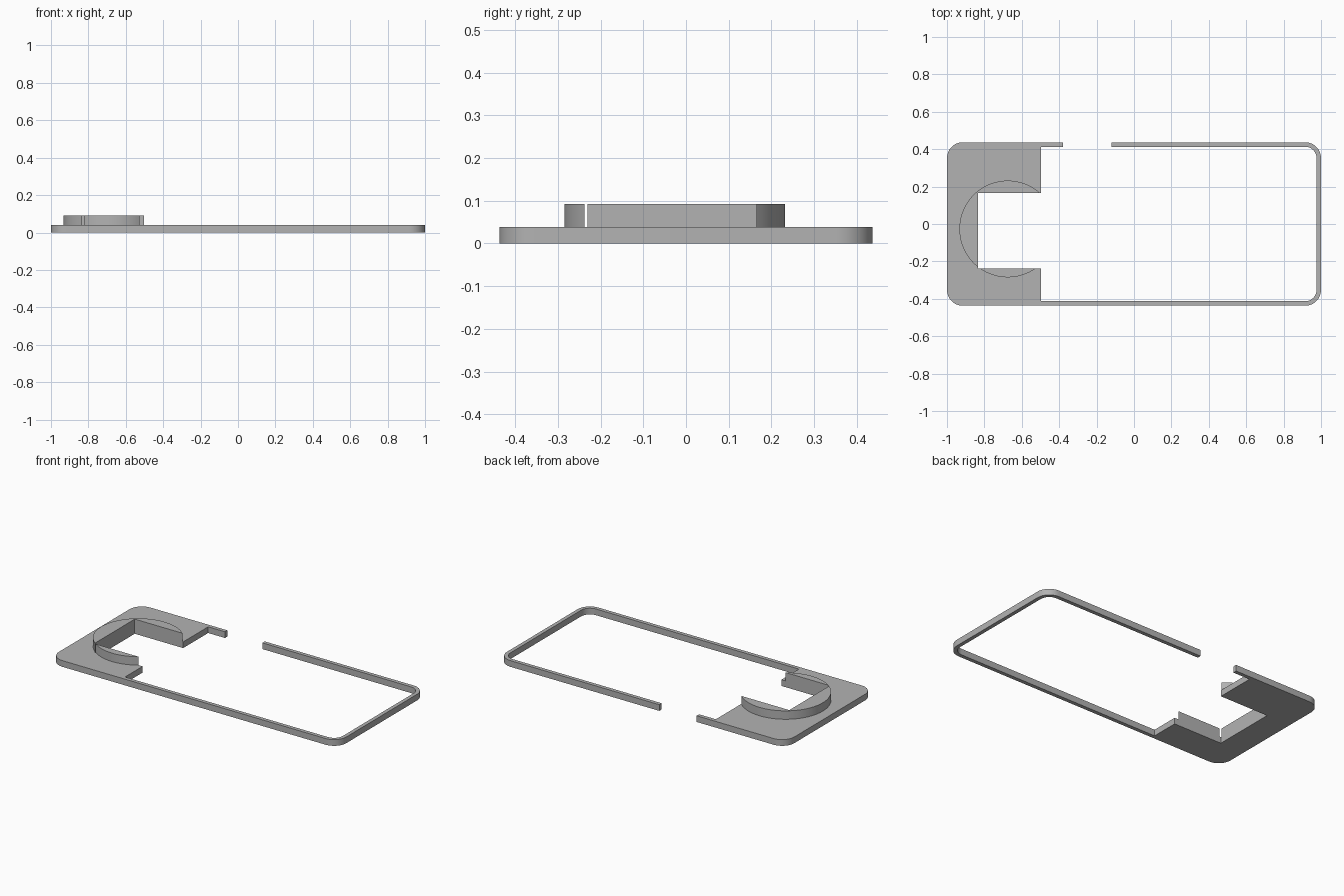
import bpy, bmesh
from math import cos, sin, pi, atan2, radians

cube = bpy.data.objects.get("Cube")
if cube:
    bpy.data.objects.remove(cube)

grey = bpy.data.materials.new("plain grey")
grey.use_nodes = True
colour = (0.45, 0.45, 0.45, 1)
grey.diffuse_color = colour
grey.node_tree.nodes["Principled BSDF"].inputs["Base Color"].default_value = colour

HALF_X, HALF_Y, CORNER, WALL = 1.0, 0.437, 0.085, 0.024
PLATE_TOP, COLLAR_TOP = 0.039, 0.092
PLATE_X = -0.497                               # inner edge of the solid end
SLOT_X, SLOT_LOW, SLOT_HIGH = -0.834, -0.238, 0.165
GAP_LEFT, GAP_RIGHT = -0.38, -0.12             # opening in the back rail
CX, CY, R = -0.675, -0.0265, 0.2585            # collar circle


def arc(cx, cy, r, start, end, steps):
    return [(cx + r * cos(start + (end - start) * i / steps),
             cy + r * sin(start + (end - start) * i / steps)) for i in range(steps + 1)]


def corner(sx, sy, start, inset=0.0):
    """Rounded frame corner, counter-clockwise from the start angle."""
    return arc(sx * (HALF_X - CORNER), sy * (HALF_Y - CORNER), CORNER - inset,
               start, start + pi / 2, 12)


def prism(name, outline, bottom, top):
    bm = bmesh.new()
    face = bm.faces.new([bm.verts.new((x, y, bottom)) for x, y in outline])
    grown = bmesh.ops.extrude_face_region(bm, geom=[face])["geom"]
    bmesh.ops.translate(bm, vec=(0, 0, top - bottom),
                        verts=[v for v in grown if isinstance(v, bmesh.types.BMVert)])
    bmesh.ops.recalc_face_normals(bm, faces=bm.faces)
    mesh = bpy.data.meshes.new(name)
    bm.to_mesh(mesh)
    bm.free()
    mesh.materials.append(grey)
    obj = bpy.data.objects.new(name, mesh)
    bpy.context.collection.objects.link(obj)
    bpy.ops.object.select_all(action="DESELECT")
    obj.select_set(True)
    bpy.context.view_layer.objects.active = obj
    bpy.ops.object.shade_smooth_by_angle(angle=radians(30))
    return obj


# Thin open frame with a solid slotted plate at one end
inner_y = HALF_Y - WALL
frame = [(GAP_LEFT, HALF_Y)]
frame += corner(-1, 1, pi / 2) + corner(-1, -1, pi)
frame += corner(1, -1, -pi / 2) + corner(1, 1, 0)
frame += [(GAP_RIGHT, HALF_Y), (GAP_RIGHT, inner_y)]
frame += corner(1, 1, 0, WALL)[::-1] + corner(1, -1, -pi / 2, WALL)[::-1]
frame += [(PLATE_X, -inner_y), (PLATE_X, SLOT_LOW), (SLOT_X, SLOT_LOW),
          (SLOT_X, SLOT_HIGH), (PLATE_X, SLOT_HIGH),
          (PLATE_X, inner_y), (GAP_LEFT, inner_y)]
prism("frame_and_plate", frame, 0, PLATE_TOP)

# Raised collar: the part of the disc behind and beside the slot
high_dx = (R ** 2 - (SLOT_HIGH - CY) ** 2) ** 0.5
side_dy = (R ** 2 - (SLOT_X - CX) ** 2) ** 0.5
collar = arc(CX, CY, R, atan2(SLOT_HIGH - CY, high_dx),
             2 * pi + atan2(-side_dy, SLOT_X - CX), 48)
prism("collar_back", collar + [(SLOT_X, SLOT_HIGH)], PLATE_TOP, COLLAR_TOP)

# Raised collar: the separate segment in front of the slot
low_dx = (R ** 2 - (SLOT_LOW - CY) ** 2) ** 0.5
segment = arc(CX, CY, R, atan2(SLOT_LOW - CY, -low_dx), atan2(SLOT_LOW - CY, low_dx), 24)
prism("collar_front", segment, PLATE_TOP, COLLAR_TOP)
